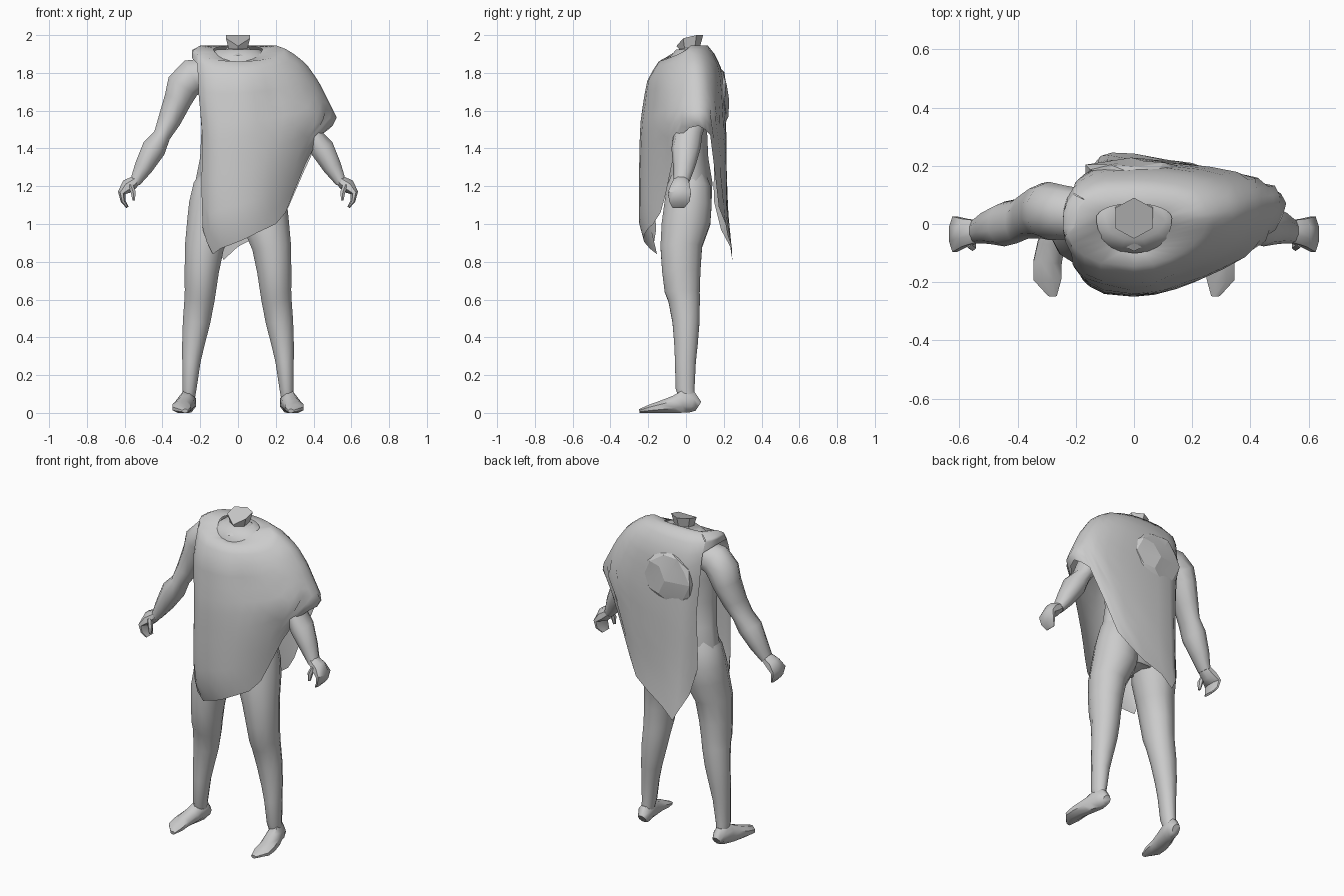
import bpy, bmesh, math
from mathutils import Vector, Matrix

grey = bpy.data.materials.new("plain grey")
grey.diffuse_color = (0.6, 0.6, 0.6, 1)


def finish(name, bm, angle=50, mirror=False):
    me = bpy.data.meshes.new(name)
    bm.to_mesh(me)
    bm.free()
    me.materials.append(grey)
    ob = bpy.data.objects.new(name, me)
    bpy.context.collection.objects.link(ob)
    if mirror:
        ob.modifiers.new("mirror", 'MIRROR')
    bpy.ops.object.select_all(action='DESELECT')
    ob.select_set(True)
    bpy.context.view_layer.objects.active = ob
    bpy.ops.object.shade_smooth_by_angle(angle=math.radians(angle))
    return ob


def loft(name, rings, axis, sides=10, mirror=False):
    """Rings are (x, y, z, radius across, radius along axis)."""
    bm = bmesh.new()
    b = Vector(axis)
    pts = [Vector(r[:3]) for r in rings]
    loops = []
    for i, r in enumerate(rings):
        t = pts[min(i + 1, len(pts) - 1)] - pts[max(i - 1, 0)]
        u = b.cross(t).normalized()
        loop = []
        for k in range(sides):
            a = math.tau * (k + 0.5) / sides
            p = pts[i] + u * r[3] * math.cos(a) + b * r[4] * math.sin(a)
            p.z = max(p.z, 0)
            loop.append(bm.verts.new(p))
        loops.append(loop)
    for l0, l1 in zip(loops, loops[1:]):
        for k in range(sides):
            j = (k + 1) % sides
            bm.faces.new((l0[k], l0[j], l1[j], l1[k]))
    bm.faces.new(loops[0])
    bm.faces.new(loops[-1])
    bmesh.ops.recalc_face_normals(bm, faces=bm.faces)
    return finish(name, bm, mirror=mirror)


X, Y = (1, 0, 0), (0, 1, 0)

# Torso under the cloth
loft("torso", [(0, .005, 1.01, .12, .09), (0, .01, 1.05, .18, .11), (0, .015, 1.12, .225, .125),
               (0, .02, 1.22, .235, .124), (0, .01, 1.35, .208, .112), (0, 0, 1.5, .20, .115),
               (0, 0, 1.65, .21, .13), (0, .01, 1.78, .21, .13), (0, .02, 1.875, .185, .115),
               (0, .03, 1.925, .115, .085)], Y, 12)

# Neck stump, narrow at its root and cut on a slope that drops to the front
bm = bmesh.new()
loops = []
for radius, heights in ((.12, [1.89] * 4), (.058, [1.925, 1.93, 1.94, 1.94]), (.074, [1.942, 1.983, 2.0, 2.0])):
    loops.append([bm.verts.new((radius * math.sin(math.tau * k / 6), .02 - radius * .95 * math.cos(math.tau * k / 6),
                                heights[min(k, 6 - k)])) for k in range(6)])
for l0, l1 in zip(loops, loops[1:]):
    for k in range(6):
        j = (k + 1) % 6
        bm.faces.new((l0[k], l0[j], l1[j], l1[k]))
bm.faces.new(loops[-1])
finish("neck", bm, 40)

# Arms
loft("arms", [(.17, .03, 1.79, .09, .09), (.24, .04, 1.78, .10, .093), (.292, .045, 1.73, .094, .10),
              (.317, .045, 1.66, .078, .095), (.363, .03, 1.55, .064, .08), (.402, .01, 1.47, .048, .076),
              (.445, 0, 1.40, .067, .077), (.50, -.01, 1.30, .052, .058), (.545, -.025, 1.22, .03, .042)],
     Y, 10, True)
loft("hands", [(.535, -.025, 1.235, .028, .04), (.582, -.03, 1.20, .043, .052), (.616, -.035, 1.165, .022, .066),
               (.608, -.035, 1.12, .014, .058), (.585, -.04, 1.088, .007, .035)], Y, 8, True)
loft("thumbs", [(.57, -.06, 1.21, .015, .02), (.555, -.075, 1.17, .015, .018),
                (.552, -.08, 1.125, .008, .01)], Y, 6, True)

# Legs and feet
loft("legs", [(.10, .015, 1.32, .07, .07), (.12, .015, 1.20, .120, .118), (.137, .01, 1.1, .127, .13),
              (.148, 0, 1.0, .127, .133), (.178, -.025, .88, .107, .114),
              (.192, -.025, .75, .094, .105), (.20, -.02, .64, .085, .096), (.205, -.01, .59, .082, .086),
              (.22, 0, .48, .075, .074), (.237, 0, .36, .061, .064), (.247, -.003, .27, .05, .057),
              (.257, -.005, .13, .039, .052), (.262, .01, .05, .03, .04)], Y, 12, True)
loft("feet", [(.258, .066, .035, .03, .026), (.262, .035, .055, .058, .043), (.272, -.02, .058, .062, .047),
              (.282, -.06, .045, .05, .052), (.297, -.13, .032, .036, .053), (.298, -.19, .022, .024, .052),
              (.280, -.247, .01, .011, .016)], X, 8, True)

# Draped cloth: sections by height (z, left x, right x, front y, back y)
SECT = [(1.95, .19, .19, .06, .11), (1.92, .245, .27, .09, .14), (1.85, .245, .36, .155, .18),
        (1.75, .24, .43, .21, .20), (1.65, .235, .48, .225, .205), (1.56, .222, .525, .24, .21),
        (1.45, .215, .46, .245, .215), (1.2, .22, .37, .25, .215), (1.0, .215, .325, .248, .225),
        (.9, .205, .28, .22, .24), (.8, .18, .25, .15, .25)]
# Hem height by angle; a repeated angle is the edge of the open side
HEM = [(-145, .97), (-135, .90), (-125, .84), (-108, .87), (-90, .905), (-79, .93), (-70, .955), (-62, .975),
       (-52, 1.0), (-42, 1.06), (-36, 1.16), (-30, 1.32), (-22, 1.47), (-12, 1.51), (0, 1.52), (12, 1.50),
       (22, 1.47), (34, 1.27), (46, 1.09), (60, 1.0), (75, .94), (90, .88), (105, .81), (115, .88),
       (128, .97), (140, 1.12), (140, 1.85), (155, 1.87), (170, 1.88), (185, 1.88), (200, 1.87), (215, 1.85)]


def section(z):
    for a, b in zip(SECT, SECT[1:]):
        if z >= b[0]:
            f = min(1, (a[0] - z) / (a[0] - b[0]))
            return [p + (q - p) * f for p, q in zip(a, b)][1:]
    return SECT[-1][1:]


def cloth_point(deg, z):
    left, right, front, back = section(z)
    c, s = math.cos(math.radians(deg)), math.sin(math.radians(deg))
    px, py = (1, 1.1) if c > 0 else (.65, .75)
    if c > 0 and s > 0 and z < 1.5:
        px = 1 - .3 * min(1, (1.5 - z) * 4)
    x = abs(c) ** px * (right if c > 0 else -left)
    y = abs(s) ** py * (back if s > 0 else -front)
    if x > 0:
        y += .135 * x * c
    # sharp chest crease in front, soft folds behind
    if s < 0:
        if x > .08:
            y += .035 * min(1, (x - .08) / .08) * math.exp(-((z - 1.64) / .15) ** 2) * max(0, 1 - x / .45)
        y += .012 * math.exp(-((x + .09) / .05) ** 2 - ((z - 1.62) / .1) ** 2)
    else:
        y += .01 * math.sin(x * 45) * min(1, max(0, (1.5 - z) * 3))
    return (x, y, z)


bm = bmesh.new()
columns = []
ROWS = 13
for deg, hem in HEM:
    c, s = math.cos(math.radians(deg)), math.sin(math.radians(deg))
    start = 1.946 if s > 0 else 1.946 - .085 * abs(s) ** 1.3
    # neckline edge, then rows down to the hem
    col = [bm.verts.new((.13 * c, .02 + (.05 if s > 0 else .12) * s, start - .022 + .02 * abs(s)))]
    for i in range(ROWS):
        f = (i / (ROWS - 1)) ** 1.25
        col.append(bm.verts.new(cloth_point(deg, start + (hem - start) * f)))
    columns.append(col)
n = len(HEM)
for k in range(n):
    j = (k + 1) % n
    if (HEM[k][0] - HEM[j][0]) % 360 == 0:
        continue
    for i in range(ROWS):
        bm.faces.new((columns[k][i], columns[k][i + 1], columns[j][i + 1], columns[j][i]))
bmesh.ops.remove_doubles(bm, verts=bm.verts, dist=.0005)
finish("draped_cloth", bm, 60)

# Faceted gathered bundle on the back
bm = bmesh.new()
bmesh.ops.create_icosphere(bm, subdivisions=2, radius=1,
                           matrix=Matrix.Translation((-.01, .182, 1.66)) @ Matrix.Diagonal((.165, .045, .17, 1)))
bmesh.ops.delete(bm, geom=[v for v in bm.verts if v.co.y < .16], context='VERTS')
for i, v in enumerate(bm.verts):
    v.co.y += .008 * math.sin(i * 2.4)
finish("back_bundle", bm, 8)
